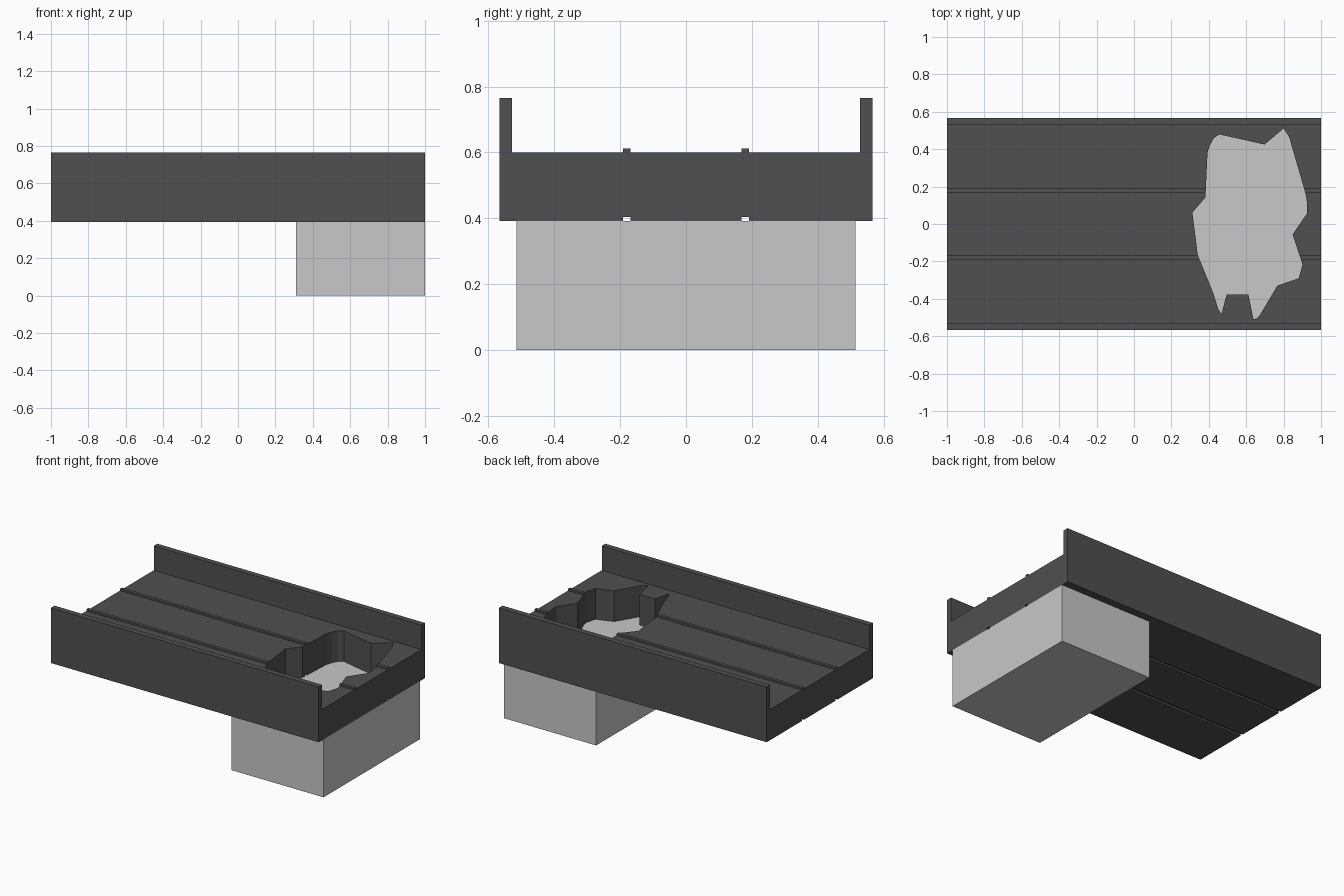
import bpy, bmesh
from mathutils import Vector

if "Cube" in bpy.data.objects:
    bpy.data.objects.remove(bpy.data.objects["Cube"])


def material(name, v):
    m = bpy.data.materials.new(name)
    m.diffuse_color = (v, v, v, 1)
    m.use_nodes = True
    m.node_tree.nodes["Principled BSDF"].inputs["Base Color"].default_value = m.diffuse_color
    return m


dark = material("dark grey asphalt", 0.08)
light = material("light grey concrete", 0.58)


def prism(name, points, offset, mat):
    """Extrude a closed outline of 3D points along offset."""
    bm = bmesh.new()
    face = bm.faces.new([bm.verts.new(p) for p in points])
    ext = bmesh.ops.extrude_face_region(bm, geom=[face])
    verts = [g for g in ext["geom"] if isinstance(g, bmesh.types.BMVert)]
    bmesh.ops.translate(bm, verts=verts, vec=Vector(offset))
    bmesh.ops.recalc_face_normals(bm, faces=bm.faces)
    me = bpy.data.meshes.new(name)
    bm.to_mesh(me)
    bm.free()
    me.materials.append(mat)
    ob = bpy.data.objects.new(name, me)
    bpy.context.collection.objects.link(ob)
    return ob


# Support block under one end
X0, Y0, Z0 = 0.311, 0.515, 0.392
prism("support_block", [(X0, -Y0, 0), (1, -Y0, 0), (1, Y0, 0), (X0, Y0, 0)],
      (0, 0, Z0), light)

# Deck cross-section: parapets, raised seam ridges, grooves underneath (mirrored half)
half = [(0.169, 0.60), (0.169, 0.612), (0.191, 0.612), (0.191, 0.60),
        (0.529, 0.60), (0.529, 0.765), (0.567, 0.765), (0.567, Z0),
        (0.191, Z0), (0.191, Z0 + 0.012), (0.169, Z0 + 0.012), (0.169, Z0)]
section = half + [(-y, z) for y, z in reversed(half)]
deck = prism("bridge_deck", [(-1, y, z) for y, z in section], (2, 0, 0), dark)

# Ragged hole broken through the deck
hole = [(0.457, 0.479), (0.698, 0.425), (0.80, 0.511), (0.83, 0.463),
        (0.917, 0.163), (0.926, 0.11), (0.926, 0.058), (0.848, -0.056),
        (0.901, -0.217), (0.88, -0.291), (0.767, -0.329), (0.671, -0.49),
        (0.655, -0.506), (0.638, -0.508), (0.612, -0.377), (0.495, -0.377),
        (0.468, -0.482), (0.450, -0.455), (0.425, -0.372), (0.34, -0.163),
        (0.334, -0.11), (0.312, 0.061), (0.382, 0.142), (0.393, 0.382),
        (0.405, 0.42), (0.427, 0.459)]
cutter = prism("hole_cutter", [(x, y, 0.3) for x, y in hole], (0, 0, 0.6), dark)
cutter.hide_render = True

mod = deck.modifiers.new("hole", "BOOLEAN")
mod.operation = "DIFFERENCE"
mod.solver = "EXACT"
mod.object = cutter
bpy.context.view_layer.objects.active = deck
bpy.ops.object.modifier_apply(modifier=mod.name)
bpy.data.objects.remove(cutter)
